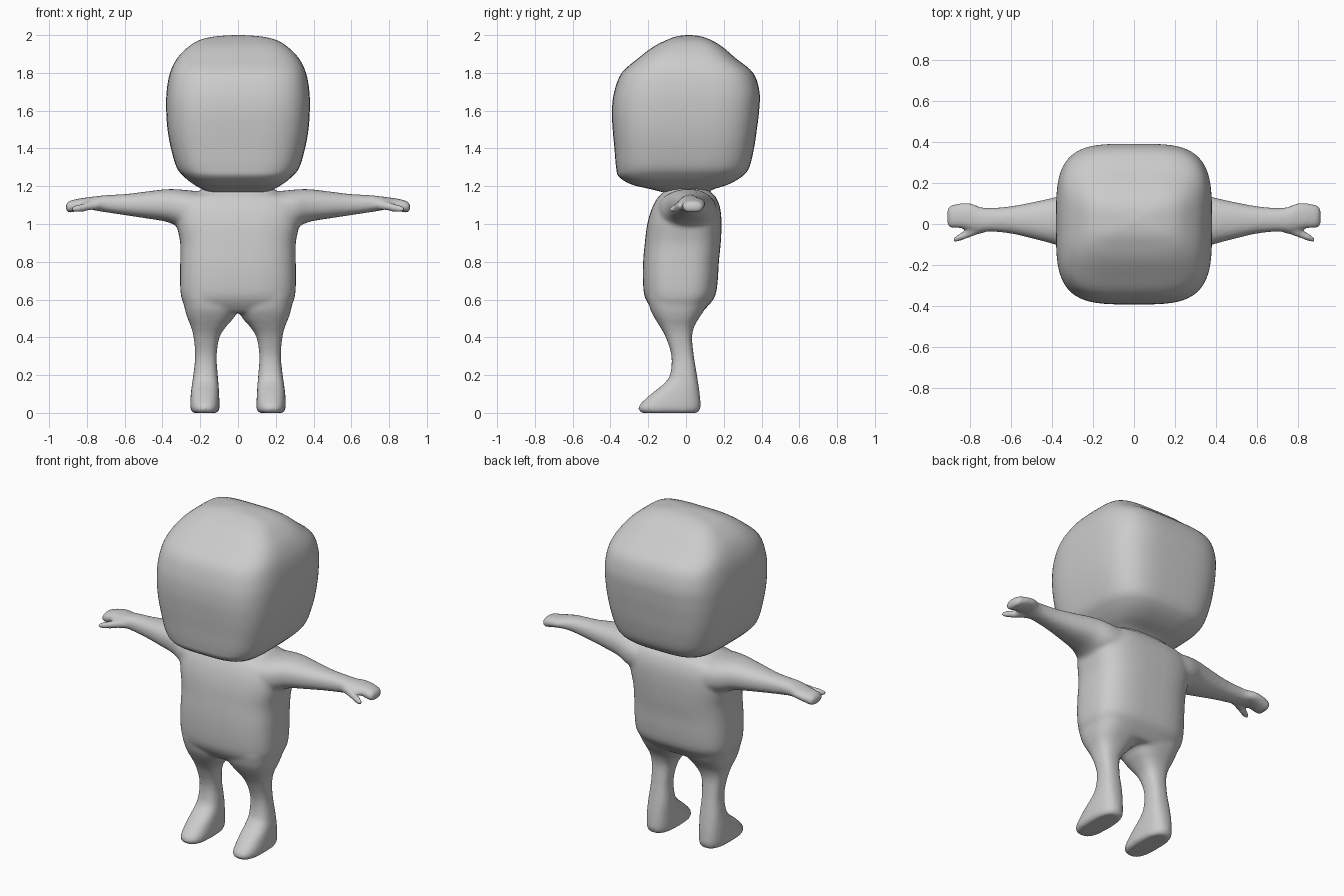
import bpy, bmesh, math
from mathutils import Vector

skin = bpy.data.materials.new("grey skin")
skin.diffuse_color = (0.6, 0.6, 0.6, 1)


def refine(rows, steps):
    """Smooth spline through the rows of section values."""
    out = []
    for i in range(len(rows) - 1):
        p0, p1, p2, p3 = (rows[max(0, min(len(rows) - 1, i + k))] for k in (-1, 0, 1, 2))
        for s in range(steps):
            t = s / steps
            out.append([0.5 * (2 * b + (c - a) * t + (2 * a - 5 * b + 4 * c - d) * t * t
                               + (3 * b - a - 3 * c + d) * t ** 3)
                        for a, b, c, d in zip(p0, p1, p2, p3)])
    return out + [list(rows[-1])]


def loft(bm, rows, n, axis="z", sign=1, count=48, steps=5):
    """Closed loft of superellipses; row = position, u low, u high, v low, v high."""
    rings = []
    for h, u0, u1, v0, v1 in refine(rows, steps):
        ring = []
        for k in range(count):
            a = 2 * math.pi * k / count
            c, s = math.cos(a), math.sin(a)
            u = (u0 + u1) / 2 + (u1 - u0) / 2 * math.copysign(abs(c) ** (2 / n), c)
            v = (v0 + v1) / 2 + (v1 - v0) / 2 * math.copysign(abs(s) ** (2 / n), s)
            co = (u, v, h) if axis == "z" else (h, u, v)
            ring.append(bm.verts.new((co[0] * sign, co[1], co[2])))
        rings.append(ring)
    faces = [bm.faces.new(rings[0][::-1]), bm.faces.new(rings[-1])]
    for r, q in zip(rings, rings[1:]):
        for k in range(count):
            j = (k + 1) % count
            faces.append(bm.faces.new((r[k], r[j], q[j], q[k])))
    bmesh.ops.recalc_face_normals(bm, faces=faces)


def finish(bm, name):
    mesh = bpy.data.meshes.new(name)
    bm.to_mesh(mesh)
    bm.free()
    mesh.materials.append(skin)
    for p in mesh.polygons:
        p.use_smooth = True
    obj = bpy.data.objects.new(name, mesh)
    bpy.context.collection.objects.link(obj)
    return obj


# Head: big rounded block with a domed top
head = [(1.165, -.15, .15, -.11, .11), (1.185, -.19, .19, -.19, .15),
        (1.21, -.235, .235, -.29, .225), (1.25, -.285, .285, -.355, .295),
        (1.30, -.325, .325, -.37, .335), (1.40, -.355, .355, -.379, .36),
        (1.50, -.373, .373, -.388, .375), (1.60, -.38, .38, -.392, .387),
        (1.70, -.378, .378, -.38, .389), (1.80, -.36, .36, -.34, .355),
        (1.88, -.32, .32, -.25, .26), (1.94, -.26, .26, -.17, .19),
        (1.975, -.20, .20, -.10, .13), (1.993, -.12, .12, -.05, .08),
        (2.0, -.02, .02, 0, .03)]
bm = bmesh.new()
loft(bm, head, 3.7, count=72)
finish(bm, "head")

# Body: torso, limbs and thumbs fused into one skin
bm = bmesh.new()
torso = [(.53, -.26, .26, -.16, .08), (.57, -.285, .285, -.195, .12),
         (.62, -.302, .302, -.22, .155), (.70, -.307, .307, -.228, .168),
         (.80, -.306, .306, -.227, .174), (.90, -.306, .306, -.218, .184),
         (1.0, -.325, .325, -.205, .188), (1.08, -.33, .33, -.182, .182),
         (1.14, -.30, .30, -.15, .16), (1.17, -.21, .21, -.12, .13),
         (1.22, -.16, .16, -.10, .11)]
loft(bm, torso, 3)
leg = [(0, .11, .24, -.235, .06), (.012, .10, .25, -.25, .072), (.04, .098, .253, -.248, .078),
       (.10, .10, .25, -.185, .073), (.15, .103, .244, -.122, .066),
       (.20, .107, .237, -.085, .058), (.30, .113, .227, -.077, .042),
       (.40, .098, .235, -.107, .032), (.46, .06, .25, -.14, .045),
       (.50, .025, .267, -.165, .068), (.55, .0, .282, -.19, .10),
       (.62, .01, .295, -.205, .13)]
arm = [(.20, -.16, .165, .96, 1.172), (.30, -.135, .155, .98, 1.182),
       (.38, -.102, .132, 1.012, 1.184), (.50, -.07, .105, 1.032, 1.17),
       (.60, -.047, .087, 1.047, 1.158), (.70, -.037, .078, 1.062, 1.153),
       (.75, -.04, .083, 1.07, 1.147), (.79, -.03, .10, 1.078, 1.142),
       (.84, -.022, .102, 1.072, 1.135), (.885, -.022, .095, 1.06, 1.125),
       (.905, -.015, .085, 1.063, 1.115), (.912, 0, .065, 1.075, 1.105)]
thumb = [(.72, -.04, .01, 1.08, 1.13), (.77, -.055, -.01, 1.073, 1.122),
         (.82, -.073, -.03, 1.064, 1.11), (.86, -.088, -.05, 1.06, 1.10),
         (.88, -.09, -.065, 1.065, 1.09)]
for side in (1, -1):
    loft(bm, leg, 2.6, sign=side)
    loft(bm, arm, 2.3, axis="x", sign=side)
    loft(bm, thumb, 2, axis="x", sign=side, count=20)
body = finish(bm, "body")
fuse = body.modifiers.new("fuse", "REMESH")
fuse.mode = "VOXEL"
fuse.voxel_size = 0.011
fuse.use_smooth_shade = True
soften = body.modifiers.new("soften", "SMOOTH")
soften.factor = 0.5
soften.iterations = 9
